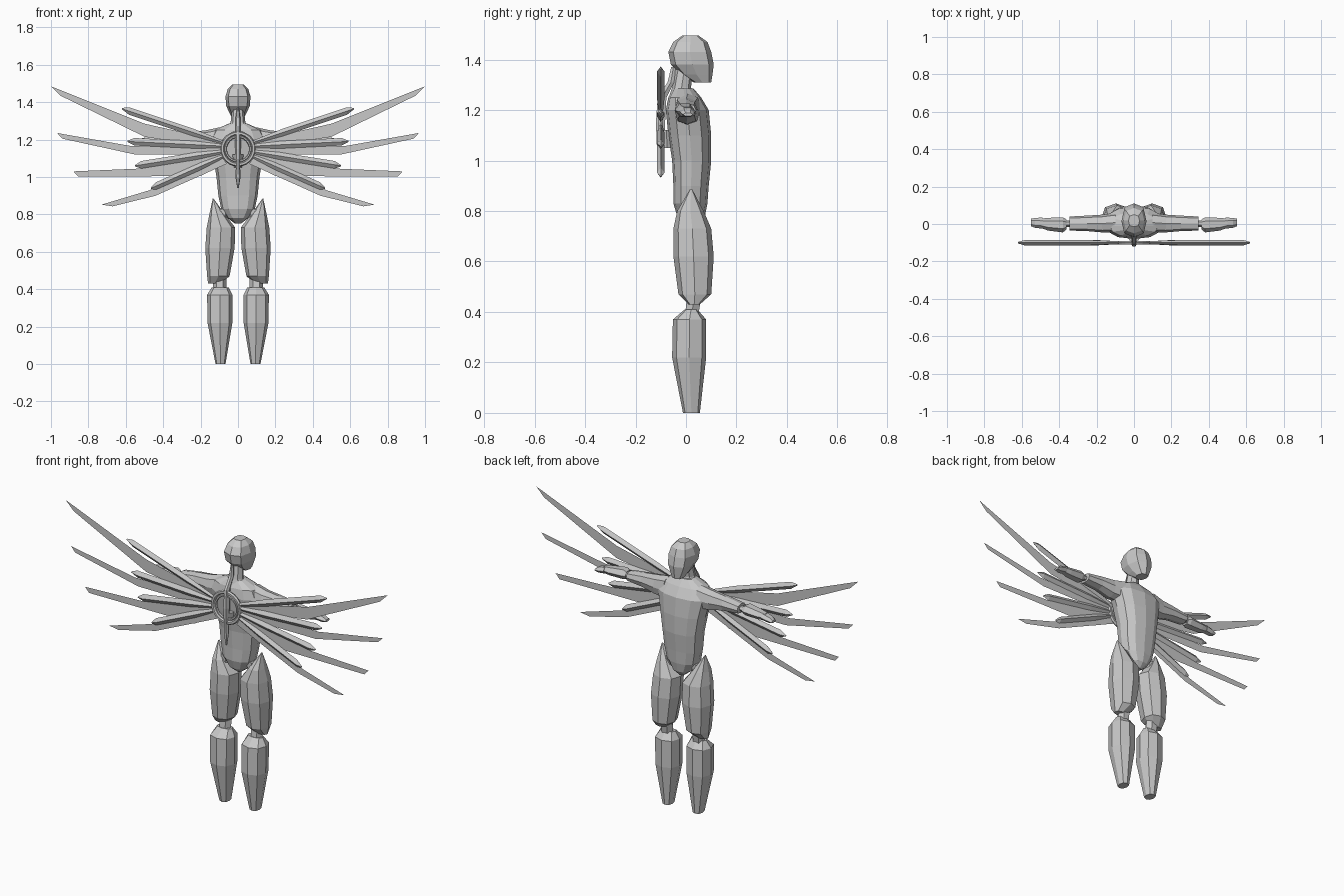
import bpy, bmesh, math

cube = bpy.data.objects.get("Cube")
if cube:
    bpy.data.objects.remove(cube, do_unlink=True)

grey = bpy.data.materials.new("plain_grey")
grey.use_nodes = True
grey.diffuse_color = (0.58, 0.58, 0.58, 1)
grey.node_tree.nodes["Principled BSDF"].inputs["Base Color"].default_value = grey.diffuse_color


def finish(name, bm, mirror):
    """Turn a bmesh into an object, optionally mirrored to the other side."""
    mesh = bpy.data.meshes.new(name)
    bm.to_mesh(mesh)
    bm.free()
    mesh.materials.append(grey)
    obj = bpy.data.objects.new(name, mesh)
    bpy.context.collection.objects.link(obj)
    if mirror:
        mod = obj.modifiers.new("mirror", "MIRROR")
        mod.use_mirror_merge = False
    return obj


def loft(name, sections, axis="z", sides=8, power=1.0, mirror=False):
    """Skin sections (position, low a, high a, low b, high b) along an axis."""
    bm = bmesh.new()
    rings = []
    for pos, a_low, a_high, b_low, b_high in sections:
        ring = []
        for i in range(sides):
            angle = math.tau * i / sides
            c, s = math.cos(angle), math.sin(angle)
            c = math.copysign(abs(c) ** power, c)
            s = math.copysign(abs(s) ** power, s) if abs(s) > 1e-6 else 0
            a = (a_low + a_high) / 2 + c * (a_high - a_low) / 2
            b = (b_low + b_high) / 2 + s * (b_high - b_low) / 2
            ring.append(bm.verts.new((a, b, pos) if axis == "z" else (pos, a, b)))
        rings.append(ring)
    for low, high in zip(rings, rings[1:]):
        for i in range(sides):
            j = (i + 1) % sides
            bm.faces.new((low[i], low[j], high[j], high[i]))
    bm.faces.new(rings[0])
    bm.faces.new(rings[-1])
    bmesh.ops.recalc_face_normals(bm, faces=bm.faces)
    return finish(name, bm, mirror)


def blade(name, outline, y):
    """Flat feather from an outline in x and z."""
    bm = bmesh.new()
    bm.faces.new([bm.verts.new((x, y, z)) for x, z in outline])
    bmesh.ops.recalc_face_normals(bm, faces=bm.faces)
    bm.normal_update()
    for face in bm.faces:
        if face.normal.y > 0:
            face.normal_flip()
    return finish(name, bm, True)


def ring(name, radius, thickness, y, z):
    """Faceted hoop whose axis points forward."""
    bm = bmesh.new()
    steps, sides = 24, 6
    loops = []
    for i in range(steps):
        u = math.tau * i / steps
        loop = []
        for j in range(sides):
            v = math.tau * j / sides
            r = radius + thickness * math.cos(v)
            loop.append(bm.verts.new((r * math.cos(u), y + thickness * math.sin(v),
                                      z + r * math.sin(u))))
        loops.append(loop)
    for i in range(steps):
        a, b = loops[i], loops[(i + 1) % steps]
        for j in range(sides):
            k = (j + 1) % sides
            bm.faces.new((a[j], a[k], b[k], b[j]))
    bmesh.ops.recalc_face_normals(bm, faces=bm.faces)
    return finish(name, bm, False)


# Head, neck and torso
loft("head", [
    (1.31, -.03, .03, .03, .1), (1.34, -.045, .045, -.02, .105),
    (1.38, -.063, .063, -.06, .11), (1.43, -.067, .067, -.07, .1),
    (1.47, -.055, .055, -.05, .085), (1.495, -.03, .03, -.015, .05)], power=.75)
loft("neck", [
    (1.23, -.08, .08, -.075, .05), (1.29, -.04, .04, -.055, .02),
    (1.37, -.03, .03, -.04, .03)])
loft("torso", [
    (.75, -.015, .015, 0, .05), (.78, -.055, .055, -.035, .075),
    (.83, -.09, .09, -.05, .085), (.9, -.105, .105, -.05, .09),
    (1, -.115, .115, -.055, .1), (1.1, -.132, .132, -.07, .1),
    (1.2, -.155, .155, -.08, .09), (1.25, -.13, .13, -.07, .06),
    (1.285, -.05, .05, -.05, .03)], sides=12, power=.85)

# Arms
loft("upper_arm", [
    (.1, -.045, .06, 1.14, 1.265), (.17, -.045, .05, 1.145, 1.25),
    (.25, -.038, .045, 1.165, 1.24), (.345, -.035, .04, 1.175, 1.225)],
    axis="x", power=.8, mirror=True)
loft("elbow", [(.33, -.015, .02, 1.185, 1.215), (.38, -.015, .02, 1.185, 1.215)],
     axis="x", sides=6, mirror=True)
loft("forearm", [
    (.362, -.03, .025, 1.175, 1.22), (.38, -.045, .035, 1.17, 1.23),
    (.46, -.035, .033, 1.17, 1.22), (.5, -.02, .028, 1.175, 1.215)],
    axis="x", sides=6, mirror=True)
loft("hand", [
    (.49, -.025, .035, 1.175, 1.215), (.53, -.02, .032, 1.17, 1.205),
    (.55, -.012, .028, 1.175, 1.19)], axis="x", sides=6, mirror=True)

# Legs
loft("hip_joint", [(.76, .06, .11, -.02, .05), (.83, .05, .11, -.02, .05)],
     sides=6, mirror=True)
loft("thigh", [
    (.43, .09, .16, .01, .055), (.47, .045, .165, -.03, .1),
    (.62, .018, .175, -.05, .11), (.73, .015, .167, -.05, .1),
    (.8, .07, .153, -.035, .07), (.885, .131, .135, .015, .025)],
    power=.85, mirror=True)
loft("knee", [(.37, .065, .13, -.01, .05), (.46, .06, .135, 0, .065)],
     sides=6, mirror=True)
loft("shin", [
    (0, .067, .12, -.012, .055), (.22, .03, .163, -.055, .08),
    (.37, .03, .165, -.052, .08), (.41, .05, .14, -.005, .045)],
    power=.85, mirror=True)

# Hub on the back with its spine
hub_y, hub_z = -.1, 1.15
ring("hub_outer_ring", .084, .011, hub_y, hub_z)
ring("hub_inner_ring", .066, .007, hub_y, hub_z)
loft("spine_spindle", [
    (.94, -.004, .004, -.108, -.098), (1, -.014, .014, -.115, -.09),
    (1.06, -.011, .011, -.118, -.085), (1.15, -.017, .017, -.122, -.08),
    (1.25, -.013, .013, -.115, -.075), (1.31, -.014, .014, -.075, -.045),
    (1.37, -.005, .005, -.06, -.04)], sides=6)
loft("hub_mount", [(1.05, -.02, .02, -.1, -.05), (1.12, -.03, .03, -.105, -.05)],
     sides=6)

# Pointed wing spars: root height, tip reach, tip height
for number, (root, reach, tip) in enumerate([
        (1.185, .62, 1.365), (1.165, .59, 1.19),
        (1.135, .55, 1.06), (1.11, .465, .94)], 1):
    sections = []
    for t, half_height, half_depth in [
            (0, .01, .008), (.3, .02, .014), (.93, .02, .015), (1, .004, .004)]:
        x = .08 + (reach - .08) * t
        z = root + (tip - root) * t
        sections.append((x, hub_y - half_depth, hub_y + half_depth,
                         z - half_height, z + half_height))
    loft(f"wing_spar_{number}", sections, axis="x", sides=4, mirror=True)

# Long flat feathers fanning out of the hub
feathers = [
    [(.08, 1.15), (.08, 1.19), (.5, 1.285), (1, 1.485), (.95, 1.435), (.5, 1.215)],
    [(.08, 1.12), (.08, 1.17), (.57, 1.165), (.967, 1.235), (.94, 1.205), (.55, 1.12)],
    [(.08, 1.07), (.08, 1.14), (.52, 1.045), (.88, 1.03), (.855, 1.002), (.2, 1.005)],
    [(.06, 1.07), (.09, 1.12), (.47, .93), (.73, .852), (.67, .843), (.44, .9)],
]
for number, outline in enumerate(feathers, 1):
    blade(f"wing_feather_{number}", outline, hub_y)
